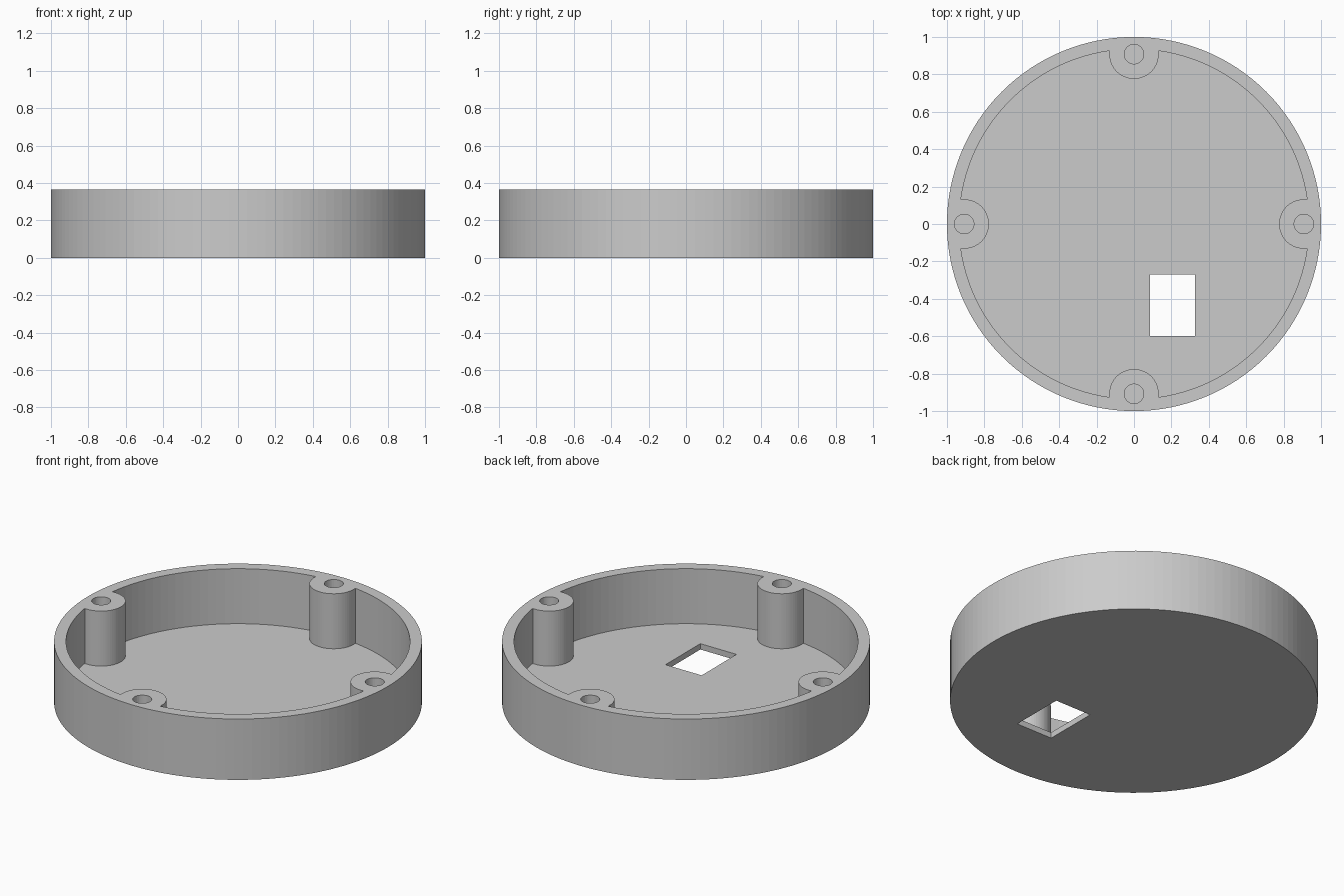
import bpy
from math import cos, sin, pi

HEIGHT = 0.365
FLOOR = 0.035
INNER_RADIUS = 0.935
BOSS_OFFSET = 0.908
BOSS_RADIUS = 0.132
HOLE_RADIUS = 0.052

default = bpy.data.objects.get("Cube")
if default:
    bpy.data.objects.remove(default, do_unlink=True)


def cylinder(name, radius, z0, z1, x=0, y=0, sides=64):
    bpy.ops.mesh.primitive_cylinder_add(vertices=sides, radius=radius, depth=z1 - z0,
                                        location=(x, y, (z0 + z1) / 2))
    obj = bpy.context.object
    obj.name = name
    return obj


def box(name, x0, x1, y0, y1, z0, z1):
    bpy.ops.mesh.primitive_cube_add(size=1, location=((x0 + x1) / 2, (y0 + y1) / 2, (z0 + z1) / 2))
    obj = bpy.context.object
    obj.name = name
    obj.scale = (x1 - x0, y1 - y0, z1 - z0)
    return obj


def cut(target, cutter):
    """Subtract the cutter from the target, then discard the cutter."""
    cutter.hide_render = True
    bpy.context.view_layer.update()
    mod = target.modifiers.new("cut", "BOOLEAN")
    mod.operation = "DIFFERENCE"
    mod.solver = "EXACT"
    mod.object = cutter
    bpy.context.view_layer.objects.active = target
    bpy.ops.object.modifier_apply(modifier=mod.name)
    bpy.data.objects.remove(cutter, do_unlink=True)


# Solid round body and the cavity that hollows it
housing = cylinder("round_housing", 1, 0, HEIGHT, sides=128)
cavity = cylinder("cavity_cutter", INNER_RADIUS, FLOOR, HEIGHT + 0.1, sides=128)

# Four screw posts stay standing where the cavity is notched
centres = [(BOSS_OFFSET * cos(i * pi / 2), BOSS_OFFSET * sin(i * pi / 2)) for i in range(4)]
for x, y in centres:
    cut(cavity, cylinder("post_cutter", BOSS_RADIUS, -0.1, HEIGHT + 0.2, x, y))
cut(housing, cavity)

# Blind screw holes in the posts
for x, y in centres:
    cut(housing, cylinder("screw_hole_cutter", HOLE_RADIUS, FLOOR, HEIGHT + 0.1, x, y, 32))

# Rectangular opening through the floor
cut(housing, box("floor_opening_cutter", 0.085, 0.325, -0.6, -0.27, -0.1, 0.15))

# Single grey plastic
grey = bpy.data.materials.new("grey_plastic")
grey.use_nodes = True
colour = (0.6, 0.6, 0.6, 1)
grey.diffuse_color = colour
grey.node_tree.nodes["Principled BSDF"].inputs["Base Color"].default_value = colour
housing.data.materials.clear()
housing.data.materials.append(grey)
